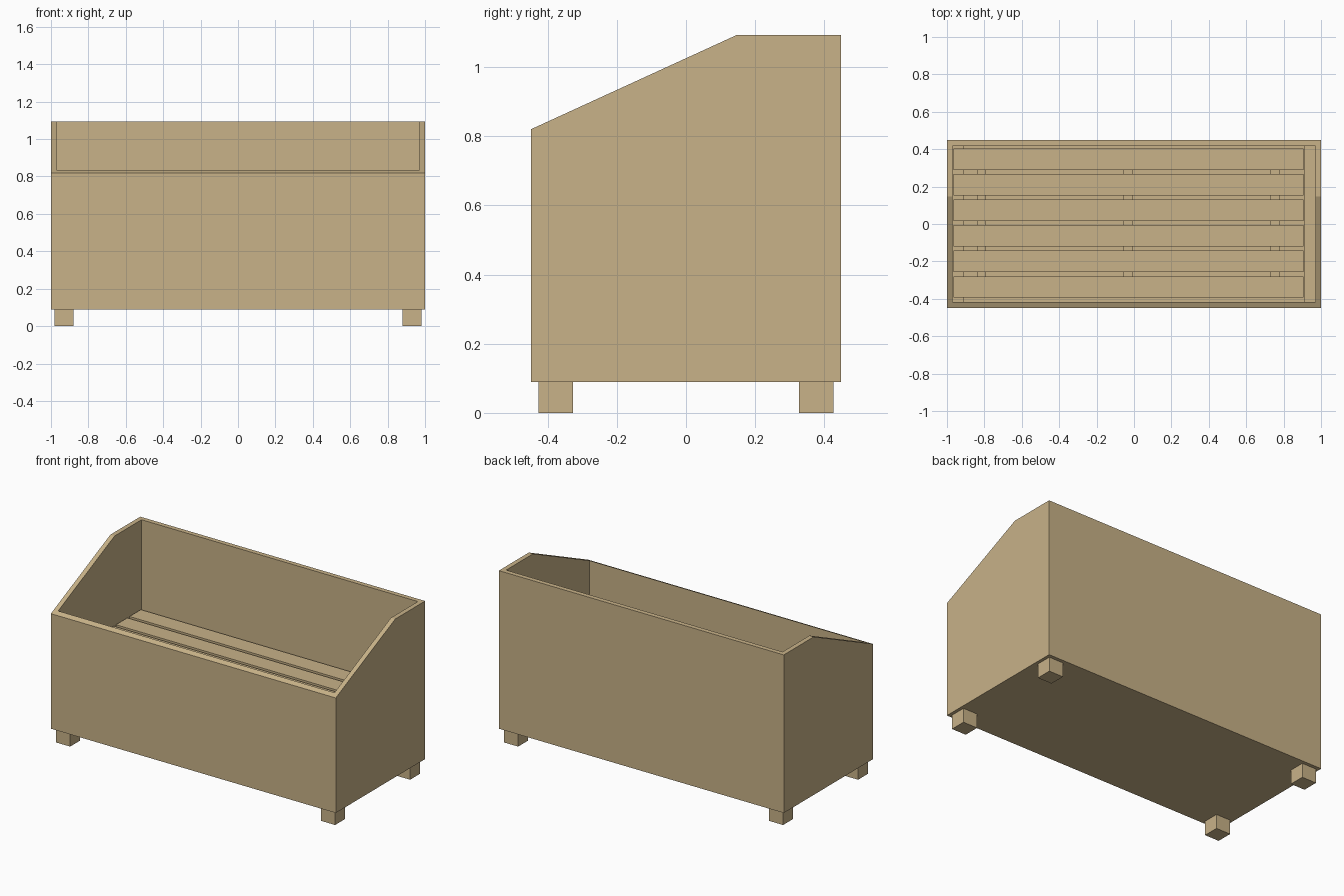
import bpy, bmesh
from mathutils import Matrix, Vector

if "Cube" in bpy.data.objects:
    bpy.data.objects.remove(bpy.data.objects["Cube"])

wood = bpy.data.materials.new("tan wood")
wood.diffuse_color = (0.578, 0.445, 0.246, 1)
wood.use_nodes = True
wood.node_tree.nodes["Principled BSDF"].inputs["Base Color"].default_value = wood.diffuse_color


def finish(name, bm):
    bmesh.ops.recalc_face_normals(bm, faces=bm.faces)
    me = bpy.data.meshes.new(name)
    bm.to_mesh(me)
    bm.free()
    me.materials.append(wood)
    ob = bpy.data.objects.new(name, me)
    bpy.context.collection.objects.link(ob)
    return ob


def box(name, lo, hi):
    lo, hi = Vector(lo), Vector(hi)
    bm = bmesh.new()
    m = Matrix.Translation((lo + hi) / 2) @ Matrix.Diagonal((*(hi - lo), 1))
    bmesh.ops.create_cube(bm, size=1, matrix=m)
    return finish(name, bm)


# Overall sizes
HX, HY, WALL = 1.0, 0.448, 0.03
BASE, FRONT, TOP, BREAK = 0.09, 0.82, 1.093, 0.148
IX, IY = HX - WALL, HY - WALL


def rim(y):
    return min(TOP, FRONT + (TOP - FRONT) * (y + HY) / (BREAK + HY))


# Hollow body with a sloping rim: four loops bridged from outer bottom to inner floor
def plan(x, y):
    return [(-x, -y), (x, -y), (x, BREAK), (x, y), (-x, y), (-x, BREAK)]


bm = bmesh.new()
outer, inner = plan(HX, HY), plan(IX, IY)
loops = [
    [bm.verts.new((x, y, BASE)) for x, y in outer],
    [bm.verts.new((x, y, rim(y))) for x, y in outer],
    [bm.verts.new((x, y, rim(y))) for x, y in inner],
    [bm.verts.new((x, y, BASE + WALL)) for x, y in inner],
]
for a, b in zip(loops, loops[1:]):
    for i in range(6):
        j = (i + 1) % 6
        bm.faces.new((a[i], a[j], b[j], b[i]))
bm.faces.new(loops[0])
bm.faces.new(loops[-1])
finish("box_body", bm)

# Four square feet
for sx, side in ((-1, "left"), (1, "right")):
    for sy, end in ((-1, "front"), (1, "back")):
        cx, cy = sx * 0.93, sy * 0.376
        box(f"{end}_{side}_foot", (cx - 0.05, cy - 0.05, 0), (cx + 0.05, cy + 0.05, BASE))

# Slatted shelf inside
SHELF = 0.53
for i in range(6):
    y = 0.403 - i * 0.1365
    box(f"shelf_slat_{i + 1}", (-0.964, y - 0.114, SHELF - 0.02), (0.907, y, SHELF))

# Battens under the slats
for i, x in enumerate((-0.815, -0.03, 0.755)):
    box(f"shelf_batten_{i + 1}", (x - 0.025, -0.394, SHELF - 0.04), (x + 0.025, 0.403, SHELF - 0.02))

# Ledges on the end walls that carry the shelf
for sx, side in ((-1, "left"), (1, "right")):
    cx = sx * 0.939
    box(f"{side}_ledge", (cx - 0.031, -IY, SHELF - 0.08), (cx + 0.031, IY, SHELF - 0.02))
